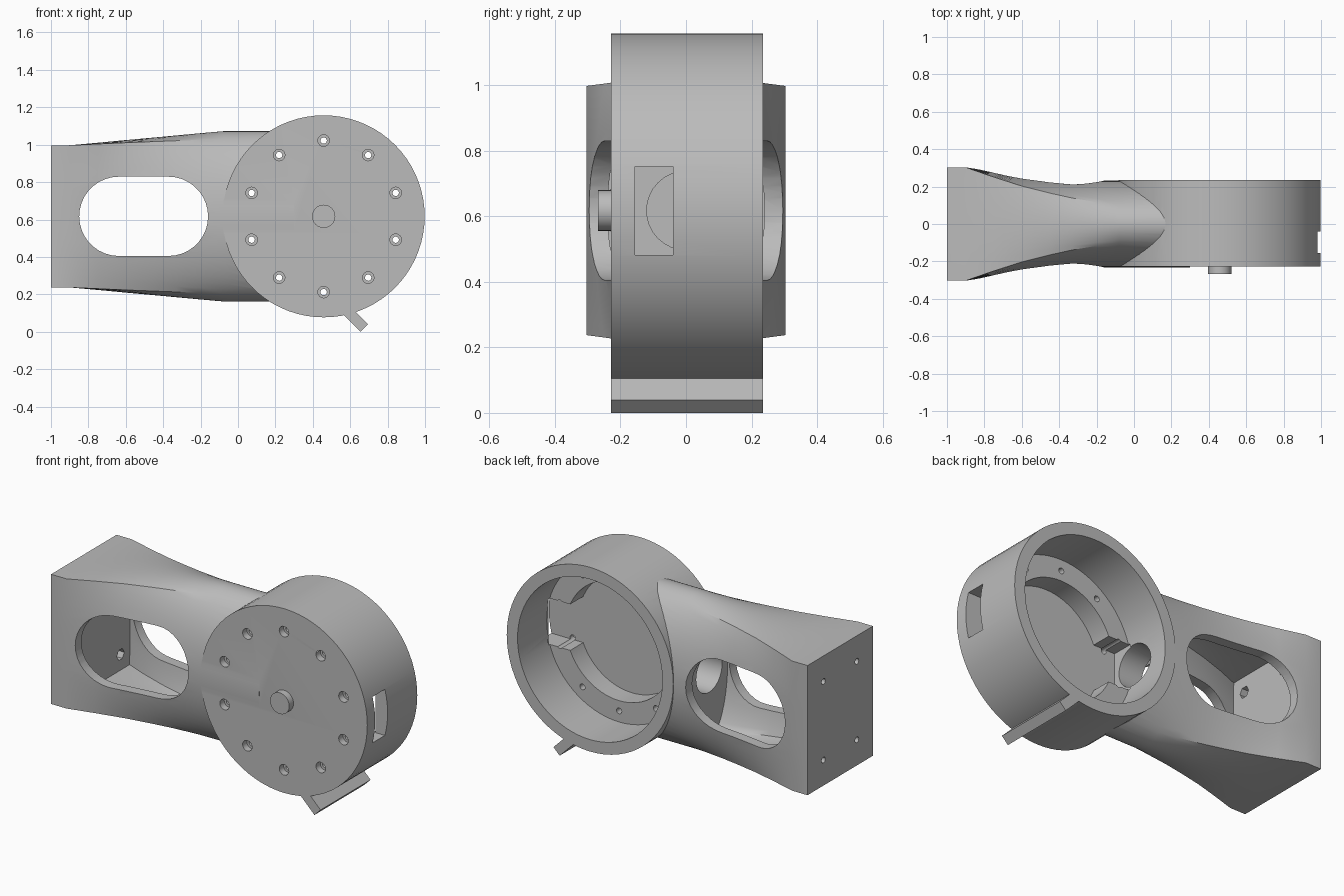
import bpy, bmesh, math
from mathutils import Matrix, Vector

cube = bpy.data.objects.get("Cube")
if cube:
    bpy.data.objects.remove(cube, do_unlink=True)

grey = bpy.data.materials.new("plain_grey")
grey.use_nodes = True
colour = (0.5, 0.5, 0.5, 1)
grey.diffuse_color = colour
grey.node_tree.nodes["Principled BSDF"].inputs["Base Color"].default_value = colour

CX, CZ = 0.458, 0.617          # drum axis
FRONT, BACK = -0.228, 0.235    # drum faces
LEDGE, FLOOR = -0.035, -0.155  # inner levels of the drum


def add_object(name, bm):
    bmesh.ops.recalc_face_normals(bm, faces=bm.faces)
    mesh = bpy.data.meshes.new(name)
    bm.to_mesh(mesh)
    bm.free()
    mesh.materials.append(grey)
    obj = bpy.data.objects.new(name, mesh)
    bpy.context.collection.objects.link(obj)
    return obj


def cylinder(name, axis, centre, radius, low, high, sides=32):
    """Cylinder along x or y; centre gives the other two coordinates."""
    bm = bmesh.new()
    bmesh.ops.create_cone(bm, cap_ends=True, segments=sides, radius1=radius,
                          radius2=radius, depth=high - low)
    mid = (low + high) / 2
    if axis == "y":
        turn, place = Matrix.Rotation(math.pi / 2, 4, "X"), (centre[0], mid, centre[1])
    else:
        turn, place = Matrix.Rotation(math.pi / 2, 4, "Y"), (mid, centre[0], centre[1])
    bmesh.ops.transform(bm, matrix=Matrix.Translation(place) @ turn, verts=bm.verts)
    return add_object(name, bm)


def box(name, low, high, tilt=0):
    low, high = Vector(low), Vector(high)
    bm = bmesh.new()
    bmesh.ops.create_cube(bm, size=1)
    m = (Matrix.Translation((low + high) / 2) @ Matrix.Rotation(tilt, 4, "Y")
         @ Matrix.Diagonal((*(high - low), 1)))
    bmesh.ops.transform(bm, matrix=m, verts=bm.verts)
    return add_object(name, bm)


def prism(name, outline, low, high):
    """Outline in x and z, extruded along y."""
    bm = bmesh.new()
    face = bm.faces.new([bm.verts.new((x, low, z)) for x, z in outline])
    out = bmesh.ops.extrude_face_region(bm, geom=[face])
    moved = [v for v in out["geom"] if isinstance(v, bmesh.types.BMVert)]
    bmesh.ops.translate(bm, vec=(0, high - low, 0), verts=moved)
    return add_object(name, bm)


def combine(target, other, operation):
    bpy.context.view_layer.objects.active = target
    mod = target.modifiers.new("shape", "BOOLEAN")
    mod.operation, mod.object, mod.solver = operation, other, "EXACT"
    bpy.ops.object.modifier_apply(modifier=mod.name)
    bpy.data.objects.remove(other, do_unlink=True)


# Arm sections: a rectangle that turns into an upright ellipse
CORNER = math.radians(65)
STATIONS = [(-1, 0, 0.303), (-0.9, 0, 0.303), (-0.75, 0.18, 0.28), (-0.6, 0.37, 0.258),
            (-0.45, 0.55, 0.242), (-0.33, 0.7, 0.233), (-0.2, 0.86, 0.232), (-0.08, 1, 0.232)]


def section(t, half_width, inset):
    a, b = half_width - inset, 0.38 + 0.075 * t - inset
    quarter = []
    for i in range(17):
        if i <= 10:
            f = i / 10
            ang, rect = CORNER * f, (1, f)
        else:
            f = (i - 10) / 6
            ang, rect = CORNER + (math.pi / 2 - CORNER) * f, (1 - f, 1)
        quarter.append((a * (rect[0] * (1 - t) + math.cos(ang) * t),
                        b * (rect[1] * (1 - t) + math.sin(ang) * t)))
    half = quarter + [(-y, z) for y, z in quarter[-2::-1]]
    return half + [(y, -z) for y, z in half[-2:0:-1]]


def loft(name, stations, inset=0):
    bm = bmesh.new()
    rings = [[bm.verts.new((x, y, CZ + z)) for y, z in section(t, w, inset)]
             for x, t, w in stations]
    for r, s in zip(rings, rings[1:]):
        for i in range(len(r)):
            j = (i + 1) % len(r)
            bm.faces.new((r[i], r[j], s[j], s[i]))
    bm.faces.new(rings[0])
    bm.faces.new(rings[-1])
    return add_object(name, bm)


# Body: drum joined to the lofted arm
body = cylinder("drum_and_arm", "y", (CX, CZ), 0.54, FRONT, BACK, 72)
combine(body, loft("arm", STATIONS + [(0.3, 1, 0.232)]), "UNION")

# Arm cavity, oblong window and cable passage to the drum
inner = [(-0.87, 0.03, 0.303)] + STATIONS[2:-2] + [(-0.15, 0.92, 0.232)]
combine(body, loft("cavity", inner, 0.06), "DIFFERENCE")
window = []
for cx, start in ((-0.372, -90), (-0.637, 90)):
    for k in range(19):
        a = math.radians(start + 10 * k)
        window.append((cx + 0.212 * math.cos(a), CZ + 0.212 * math.sin(a)))
combine(body, prism("window", window, -0.5, 0.5), "DIFFERENCE")
combine(body, cylinder("passage", "x", (0, CZ), 0.12, -0.2, 0.1), "DIFFERENCE")

# Drum bore, stepped floor, ledge gaps and side slot
combine(body, cylinder("bore", "y", (CX, CZ), 0.47, LEDGE, 0.4, 72), "DIFFERENCE")
combine(body, cylinder("well", "y", (CX, CZ), 0.345, FLOOR, 0.1, 72), "DIFFERENCE")
combine(body, box("ledge_gap", (0.0, FLOOR, CZ - 0.135), (0.92, LEDGE + 0.01, CZ + 0.135)),
        "DIFFERENCE")
combine(body, box("side_slot", (0.8, FLOOR, CZ - 0.135), (1.1, -0.04, CZ + 0.135)),
        "DIFFERENCE")

# Ring of counterbored screw holes in the drum
for k in range(10):
    a = math.radians(90 + 36 * k)
    spot = (CX + 0.405 * math.cos(a), CZ + 0.405 * math.sin(a))
    combine(body, cylinder("screw", "y", spot, 0.017, -0.3, 0.02, 16), "DIFFERENCE")
    combine(body, cylinder("screw_head", "y", spot, 0.031, -0.3, FRONT + 0.04, 16), "DIFFERENCE")

# Mounting holes in the arm end
for y in (-0.155, 0.155):
    for z in (-0.23, 0.23):
        spot = (y, CZ + z)
        combine(body, cylinder("bolt", "x", spot, 0.017, -1.1, -0.8, 16), "DIFFERENCE")
        combine(body, cylinder("nut", "x", spot, 0.034, -0.91, -0.8, 6), "DIFFERENCE")

# Front pin and slanted tab
pin = cylinder("centre_pin", "y", (CX, CZ), 0.062, -0.268, FRONT + 0.02)
d, w = 0.106, 0.02
tip = (0.675, 0.02)
tab = prism("slanted_tab", [(tip[0] - w, tip[1] - w), (tip[0] + w, tip[1] + w),
                            (tip[0] + w - d, tip[1] + w + d),
                            (tip[0] - w - d, tip[1] - w + d)], FRONT, BACK)

bpy.ops.object.select_all(action="DESELECT")
for obj in (body, pin, tab):
    obj.select_set(True)
bpy.context.view_layer.objects.active = body
bpy.ops.object.shade_smooth_by_angle(angle=math.radians(30))
